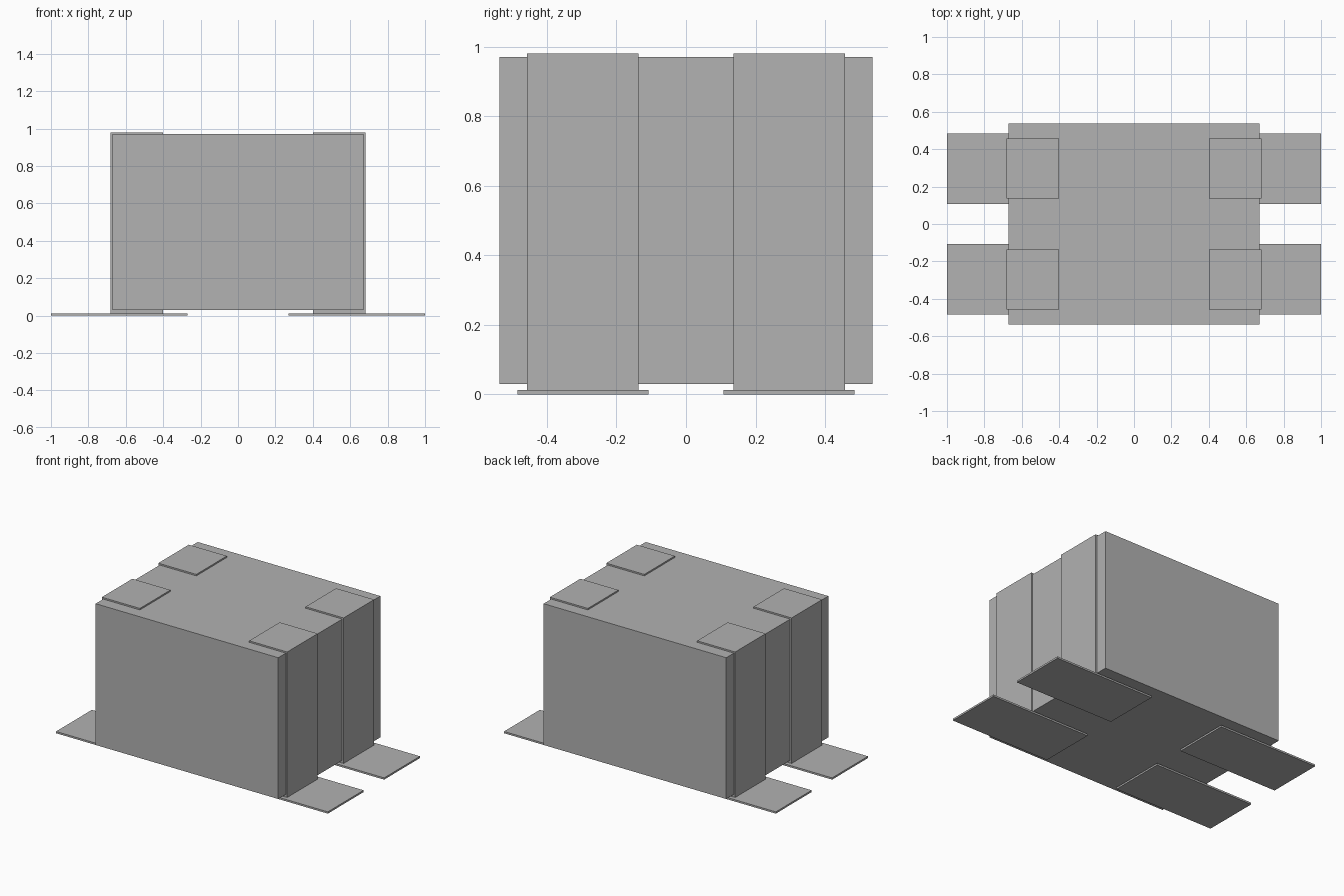
import bpy

if "Cube" in bpy.data.objects:
    bpy.data.objects.remove(bpy.data.objects["Cube"])

grey = bpy.data.materials.new("plain grey")
grey.diffuse_color = (0.445, 0.445, 0.445, 1.0)
grey.use_nodes = True
grey.node_tree.nodes["Principled BSDF"].inputs["Base Color"].default_value = grey.diffuse_color


def box(name, low, high):
    """Axis-aligned box between two corners."""
    centre = [(a + b) / 2 for a, b in zip(low, high)]
    bpy.ops.mesh.primitive_cube_add(size=1, location=centre)
    ob = bpy.context.object
    ob.name = name
    ob.scale = [b - a for a, b in zip(low, high)]
    bpy.ops.object.transform_apply(location=True, rotation=False, scale=True)
    ob.data.materials.append(grey)
    return ob


def mirror_xy(ob):
    """Repeat a corner part in all four quadrants."""
    mod = ob.modifiers.new("four_corners", 'MIRROR')
    mod.use_axis = (True, True, False)
    mod.use_mirror_merge = False


# Main block, raised slightly off the floor
box("body", (-0.672, -0.537, 0.03), (0.672, 0.537, 0.97))

# Upright blocks standing just proud of the body's ends and top
mirror_xy(box("corner_bracket", (0.402, 0.136, 0.012), (0.682, 0.457, 0.98)))

# Thin foot plates reaching outward under the brackets
mirror_xy(box("foot_plate", (0.27, 0.108, 0.0), (1.0, 0.484, 0.012)))
